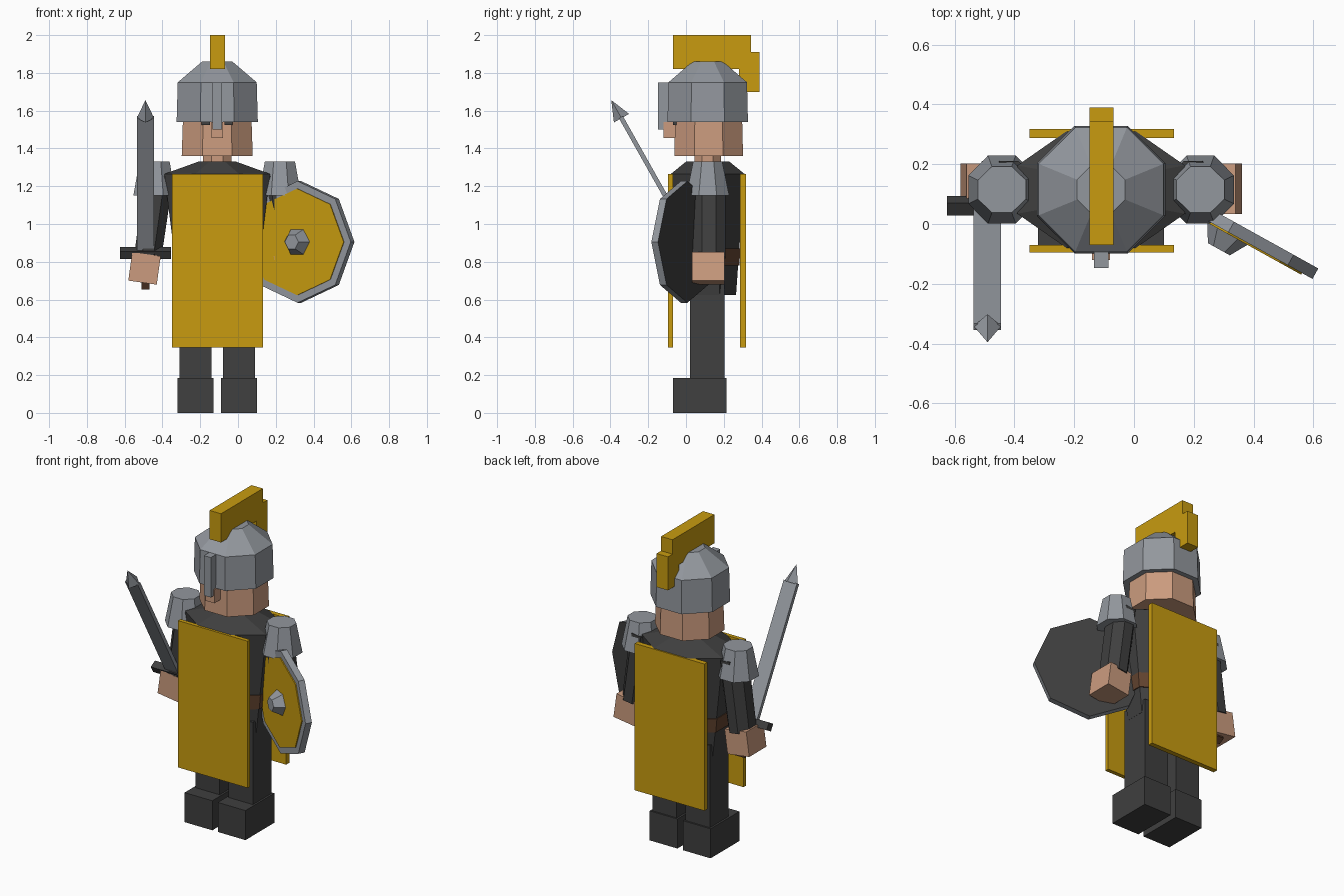
import bpy, bmesh, math
from mathutils import Matrix, Vector

cube = bpy.data.objects.get("Cube")
if cube:
    bpy.data.objects.remove(cube, do_unlink=True)


def material(name, rgb):
    m = bpy.data.materials.new(name)
    m.use_nodes = True
    color = (*rgb, 1)
    m.diffuse_color = color
    bsdf = m.node_tree.nodes["Principled BSDF"]
    bsdf.inputs["Base Color"].default_value = color
    bsdf.inputs["Roughness"].default_value = 0.8
    return m


GOLD = material("gold", (0.58, 0.33, 0.005))
SKIN = material("skin", (0.60, 0.33, 0.21))
STEEL = material("steel", (0.29, 0.31, 0.34))
DARK = material("dark cloth", (0.05, 0.05, 0.05))
BROWN = material("brown leather", (0.12, 0.055, 0.028))

CX, CY = -0.11, 0.115      # body axis
T = Matrix.Translation


def finish(name, bm, mat, matrix):
    bmesh.ops.recalc_face_normals(bm, faces=bm.faces)
    mesh = bpy.data.meshes.new(name)
    bm.to_mesh(mesh)
    bm.free()
    mesh.materials.append(mat)
    obj = bpy.data.objects.new(name, mesh)
    obj.matrix_world = matrix
    bpy.context.collection.objects.link(obj)
    return obj


def box(name, mat, lo, hi, matrix=Matrix()):
    """Box between two corners."""
    lo, hi = Vector(lo), Vector(hi)
    bm = bmesh.new()
    bmesh.ops.create_cube(bm, size=1)
    bmesh.ops.scale(bm, vec=hi - lo, verts=bm.verts)
    bmesh.ops.translate(bm, vec=(lo + hi) / 2, verts=bm.verts)
    return finish(name, bm, mat, matrix)


def loft(name, mat, rings, matrix=Matrix(), sides=8, flat=True):
    """Faceted solid through rings (z, rx, ry); flat puts faces on the axes."""
    bm = bmesh.new()
    phase = math.pi / sides if flat else 0
    grow = 1 / math.cos(phase)
    loops = []
    for z, rx, ry in rings:
        angles = [phase + i * math.tau / sides for i in range(sides)]
        loops.append([bm.verts.new((rx * grow * math.cos(a), ry * grow * math.sin(a), z))
                      for a in angles])
    for a, b in zip(loops, loops[1:]):
        for i in range(sides):
            j = (i + 1) % sides
            bm.faces.new((a[i], a[j], b[j], b[i]))
    bm.faces.new(loops[0])
    bm.faces.new(loops[-1])
    bmesh.ops.remove_doubles(bm, verts=bm.verts, dist=0.0005)
    return finish(name, bm, mat, matrix)


axis = T((CX, CY, 0))

# Torso, belt and neck
loft("torso", DARK, [(0.625, 0.2, 0.15), (1.265, 0.28, 0.195), (1.33, 0.1, 0.115)], axis)
loft("belt", BROWN, [(0.78, 0.225, 0.167), (0.87, 0.235, 0.173)], axis)
loft("neck", SKIN, [(1.3, 0.075, 0.07), (1.4, 0.075, 0.07)], axis)

# Tabard panels
box("front_tabard", GOLD, (-0.35, -0.095, 0.345), (0.133, -0.07, 1.265))
box("back_tabard", GOLD, (-0.35, 0.287, 0.345), (0.133, 0.318, 1.265))

# Head and face
loft("head", SKIN, [(1.36, 0.188, 0.182), (1.6, 0.18, 0.176)], T((CX, 0.12, 0)))
box("nose", SKIN, (CX - 0.03, -0.12, 1.455), (CX + 0.03, -0.04, 1.54))

# Helmet with nose guard and crest
loft("helmet", STEEL, [(1.54, 0.215, 0.213), (1.75, 0.209, 0.208), (1.86, 0.08, 0.08)], axis)
box("nose_guard", STEEL, (CX - 0.024, -0.147, 1.5), (CX + 0.024, -0.08, 1.75))
box("crest", GOLD, (-0.148, -0.07, 1.82), (-0.069, 0.345, 2.0))
box("crest_tail", GOLD, (-0.148, 0.28, 1.7), (-0.069, 0.39, 1.91))

# Paired limbs
for side, label in ((-1, "right"), (1, "left")):
    x = CX + side * 0.115
    box(label + "_leg", DARK, (x - 0.084, 0.02, 0.15), (x + 0.084, 0.205, 0.7))
    box(label + "_foot", DARK, (x - 0.096, -0.07, 0), (x + 0.096, 0.215, 0.185))
    x = CX + side * 0.06
    box(label + "_eye", DARK, (x - 0.022, -0.068, 1.525), (x + 0.022, -0.05, 1.55))
    loft(label + "_pauldron", STEEL, [(1.15, 0.112, 0.114), (1.33, 0.08, 0.077)],
         T((CX + side * 0.332, 0.115, 0)))
    tilt = Matrix.Rotation(math.radians(-8 * side), 4, "Y")
    loft(label + "_arm", DARK, [(-0.24, 0.072, 0.088), (0.2, 0.076, 0.088)],
         T((CX + side * 0.335, 0.122, 1.06)) @ tilt)
    box(label + "_hand", SKIN, (-0.076, -0.085, -0.076), (0.076, 0.085, 0.076),
        T((CX + side * 0.385, 0.118, 0.765)) @ tilt)

# Sword, tilted forward in the right hand
sword = T((-0.49, 0.115, 0.75)) @ Matrix.Rotation(math.radians(29.4), 4, "X")
box("sword_handle", BROWN, (-0.022, -0.022, -0.1), (0.022, 0.022, 0.11), sword)
box("sword_guard", DARK, (-0.135, -0.024, 0.087), (0.135, 0.024, 0.133), sword)
box("sword_blade", STEEL, (-0.046, -0.012, 0.13), (0.046, 0.012, 0.935), sword)
loft("sword_tip", STEEL, [(0.93, 0.046, 0.046), (1.04, 0, 0)], sword, sides=4, flat=False)

# Shield, turned on the left arm
shield = (T((0.325, -0.01, 0.905)) @ Matrix.Rotation(math.radians(-29), 4, "Z")
          @ Matrix.Rotation(math.pi / 2, 4, "X"))
body = loft("shield", STEEL, [(-0.02, 0.322, 0.322), (0.02, 0.322, 0.322)],
            shield, flat=False)
body.data.materials.append(DARK)
for face in body.data.polygons:
    face.material_index = 1 if face.normal.z < -0.5 else 0
loft("shield_face", GOLD, [(0.018, 0.282, 0.282), (0.026, 0.282, 0.282)], shield, flat=False)
loft("shield_boss", STEEL, [(0.02, 0.08, 0.08), (0.085, 0.042, 0.042)],
     shield, sides=6, flat=False)
